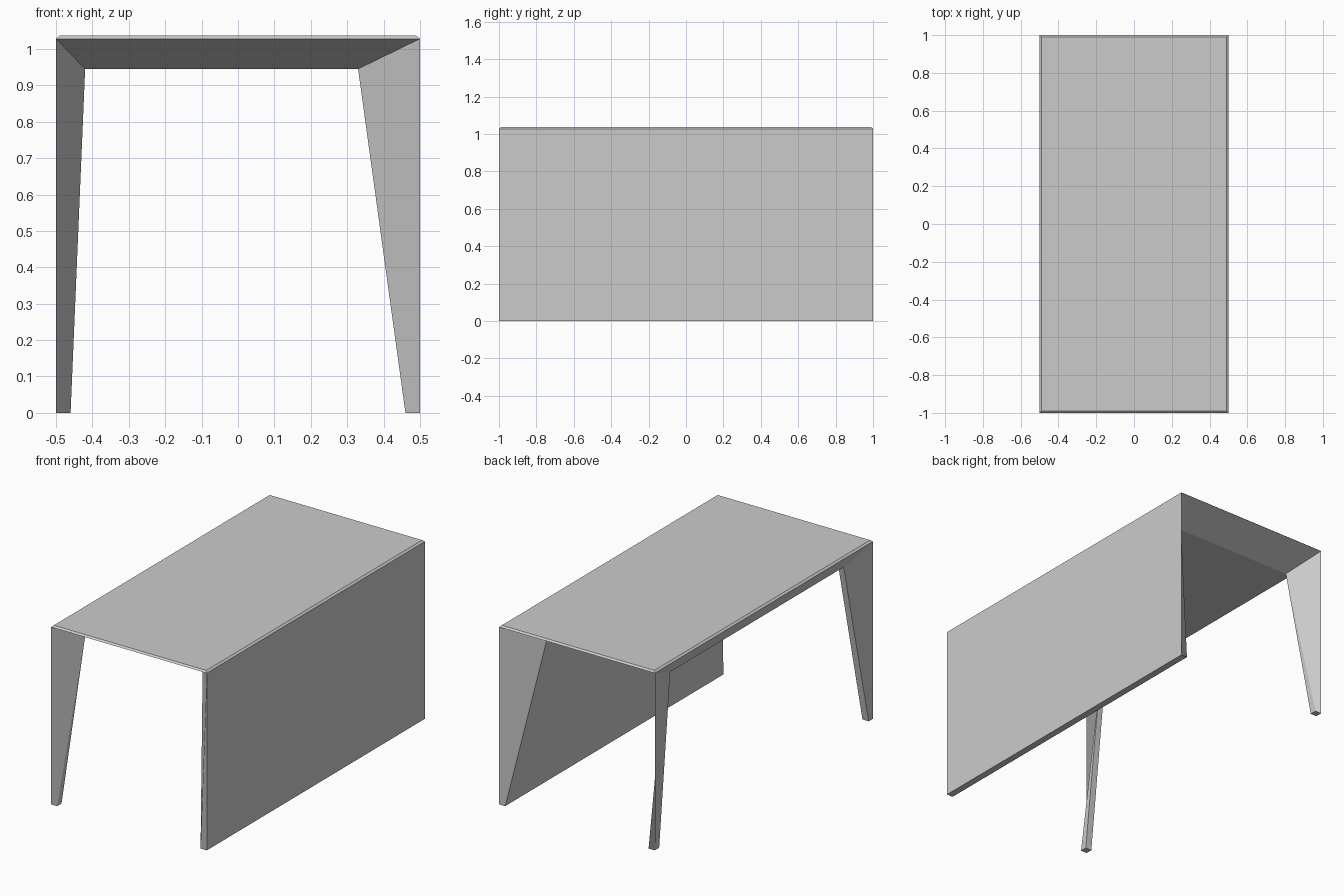
import bpy
import bmesh

# Remove the default cube
cube = bpy.data.objects.get("Cube")
if cube:
    bpy.data.objects.remove(cube, do_unlink=True)

# Single flat colour
grey = bpy.data.materials.new("light_grey")
grey.use_nodes = True
colour = (0.6, 0.6, 0.6, 1.0)
grey.diffuse_color = colour
grey.node_tree.nodes["Principled BSDF"].inputs["Base Color"].default_value = colour

# Main dimensions
HALF_W, HALF_L = 0.5, 1.0
RIM_Z, TOP_Z, UNDER_Z = 1.028, 1.037, 0.945
BEVEL, FOOT = 0.011, 0.04
UNDER_Y = 0.795       # half length of the flat underside
UNDER_LEFT = -0.455   # underside edge on the leg side
UNDER_RIGHT = 0.33    # underside edge on the panel side
LEG_INNER = -0.42     # inner side of the leg where it meets the underside


def loft(name, rings):
    """Closed solid skinned through rings of points, bottom to top."""
    bm = bmesh.new()
    loops = [[bm.verts.new(p) for p in ring] for ring in rings]
    n = len(loops[0])
    bm.faces.new(loops[0][::-1])
    bm.faces.new(loops[-1])
    for low, high in zip(loops, loops[1:]):
        for i in range(n):
            j = (i + 1) % n
            bm.faces.new((low[i], low[j], high[j], high[i]))
    bmesh.ops.remove_doubles(bm, verts=bm.verts[:], dist=0.0001)
    bmesh.ops.recalc_face_normals(bm, faces=bm.faces[:])
    mesh = bpy.data.meshes.new(name)
    bm.to_mesh(mesh)
    bm.free()
    mesh.materials.append(grey)
    obj = bpy.data.objects.new(name, mesh)
    bpy.context.collection.objects.link(obj)
    return obj


def rect(x0, x1, y, z):
    return [(x0, -y, z), (x1, -y, z), (x1, y, z), (x0, y, z)]


# Table top: chamfered upper edge, underside sloping in to a flat centre
loft("table_top", [
    rect(UNDER_LEFT, UNDER_RIGHT, UNDER_Y, UNDER_Z),
    rect(-HALF_W, HALF_W, HALF_L, RIM_Z),
    rect(-HALF_W + BEVEL, HALF_W - BEVEL, HALF_L - BEVEL, TOP_Z),
])

# Full-length side panel, thickening toward the top
loft("side_panel", [
    rect(HALF_W - FOOT, HALF_W, HALF_L, 0),
    [(UNDER_RIGHT, -UNDER_Y, UNDER_Z), (HALF_W, -HALF_L, RIM_Z),
     (HALF_W, HALF_L, RIM_Z), (UNDER_RIGHT, UNDER_Y, UNDER_Z)],
])

# Two tapered legs, mirrored front to back
for name, s in (("front_leg", -1), ("back_leg", 1)):
    outer, inner = -HALF_W, -HALF_W + FOOT
    end, shin = s * HALF_L, s * (HALF_L - FOOT)
    tip = (LEG_INNER, s * UNDER_Y, UNDER_Z)
    loft(name, [
        [(outer, end, 0), (inner, end, 0), (inner, shin, 0), (outer, shin, 0)],
        [(outer, end, RIM_Z), tip, tip, (UNDER_LEFT, s * UNDER_Y, UNDER_Z)],
    ])
